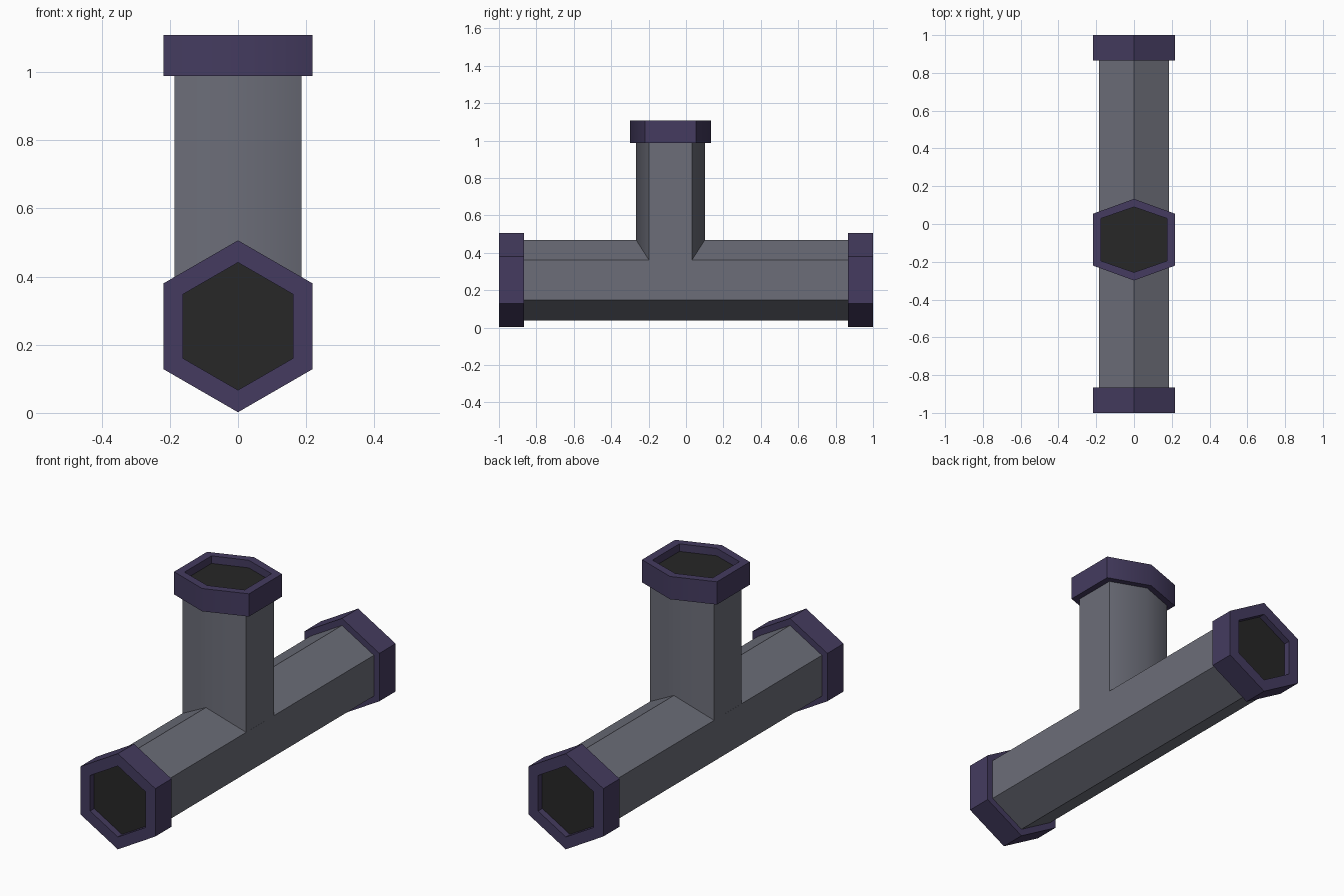
import bpy, bmesh, math
from mathutils import Matrix

old = bpy.data.objects.get("Cube")
if old:
    bpy.data.objects.remove(old, do_unlink=True)


def material(name, rgb):
    m = bpy.data.materials.new(name)
    m.use_nodes = True
    m.diffuse_color = (*rgb, 1)
    m.node_tree.nodes["Principled BSDF"].inputs["Base Color"].default_value = (*rgb, 1)
    return m


GREY = material("pipe grey", (0.15, 0.155, 0.19))
PURPLE = material("collar purple", (0.058, 0.044, 0.115))
BLACK = material("opening black", (0.02, 0.02, 0.02))

MID_Z = 0.254       # height of the main pipe's axis
BRANCH_Y = -0.083   # position of the upright branch


def loft(name, rings, mats, matrix):
    """Skin hexagons given as (half width, point, shoulder, z); the last one is the cap."""
    bm = bmesh.new()
    loops = []
    for w, p, s, z in rings:
        outline = [(w, -s), (w, s), (0, p), (-w, s), (-w, -s), (0, -p)]
        loops.append([bm.verts.new((x, y, z)) for x, y in outline])
    bm.faces.new(loops[0][::-1])
    for a, b in zip(loops, loops[1:]):
        for i in range(6):
            j = (i + 1) % 6
            bm.faces.new((a[i], a[j], b[j], b[i]))
    cap = bm.faces.new(loops[-1])
    cap.material_index = len(mats) - 1
    bmesh.ops.recalc_face_normals(bm, faces=bm.faces)
    mesh = bpy.data.meshes.new(name)
    bm.to_mesh(mesh)
    bm.free()
    for m in mats:
        mesh.materials.append(m)
    ob = bpy.data.objects.new(name, mesh)
    bpy.context.collection.objects.link(ob)
    ob.matrix_world = matrix
    bpy.ops.object.select_all(action='DESELECT')
    ob.select_set(True)
    bpy.context.view_layer.objects.active = ob
    bpy.ops.object.shade_smooth_by_angle(angle=math.radians(45))
    return ob


def pipe(name, hexagon, z0, z1, matrix):
    loft(name, [(*hexagon, z0), (*hexagon, z1)], [GREY], matrix)


def collar(name, outer, inner, length, recess, matrix):
    """Hexagonal collar whose mouth sits at local z = 0, with a recessed dark opening."""
    rings = [(*outer, -length), (*outer, 0), (*inner, 0), (*inner, -recess)]
    loft(name, rings, [PURPLE, BLACK], matrix)


def regular(r):
    return (r * math.cos(math.pi / 6), r, r / 2)


# Main pipe with a collar at each end
axis = Matrix.Translation((0, 0, MID_Z))
pipe("main_pipe", regular(0.215), -0.9, 0.9, axis @ Matrix.Rotation(math.pi / 2, 4, 'X'))
for name, y in (("front_collar", -1), ("back_collar", 1)):
    turn = Matrix.Rotation(-y * math.pi / 2, 4, 'X')
    collar(name, regular(0.252), regular(0.187), 0.135, 0.035,
           Matrix.Translation((0, y, MID_Z)) @ turn)

# Upright branch, rising from the main pipe's shoulder edges
stand = Matrix.Translation((0, BRANCH_Y, 0))
pipe("branch_pipe", (0.186, 0.184, 0.115), MID_Z + 0.1075, 1.03, stand)
collar("branch_collar", (0.218, 0.216, 0.137), (0.175, 0.173, 0.112), 0.12, 0.04,
       Matrix.Translation((0, BRANCH_Y, 1.108)))
